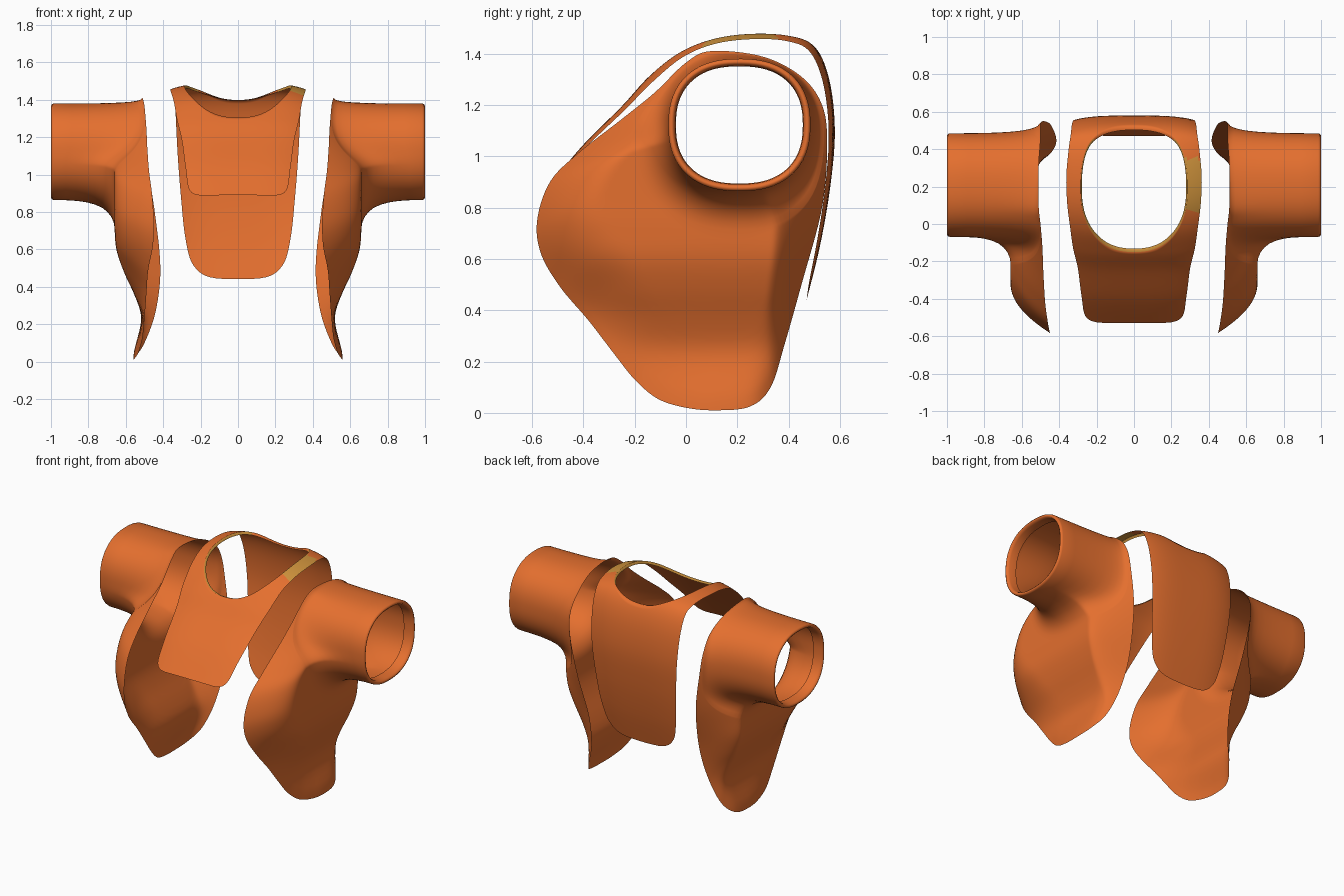
import bpy, math
from mathutils import Vector

if "Cube" in bpy.data.objects:
    bpy.data.objects.remove(bpy.data.objects["Cube"], do_unlink=True)


def material(name, rgb):
    m = bpy.data.materials.new(name)
    m.use_nodes = True
    m.diffuse_color = (*rgb, 1)
    m.node_tree.nodes["Principled BSDF"].inputs["Base Color"].default_value = (*rgb, 1)
    return m


ORANGE = material("orange cloth", (0.78, 0.16, 0.028))
GOLD = material("gold trim", (0.62, 0.29, 0.045))


def spline(pts, t, closed=False):
    """Point on a smooth curve through pts; t counts control points."""
    n = len(pts)
    if not closed:
        t = min(max(t, 0), n - 1.0001)
    i = math.floor(t)
    f = t - i
    a, b, c, d = [Vector(pts[(i + k) % n if closed else min(max(i + k, 0), n - 1)])
                  for k in (-1, 0, 1, 2)]
    return 0.5 * (2 * b + (c - a) * f + (2 * a - 5 * b + 4 * c - d) * f * f
                  + (3 * b - a - 3 * c + d) * f ** 3)


def loft(name, loops, flip=False, gold_rule=None):
    """Skin a row of closed loops with quads."""
    n = len(loops[0])
    verts = [p for loop in loops for p in loop]
    faces = []
    for r in range(len(loops) - 1):
        for i in range(n):
            j = (i + 1) % n
            q = (r * n + i, r * n + j, (r + 1) * n + j, (r + 1) * n + i)
            faces.append(q[::-1] if flip else q)
    mesh = bpy.data.meshes.new(name)
    mesh.from_pydata(verts, [], faces)
    mesh.materials.append(ORANGE)
    mesh.materials.append(GOLD)
    ob = bpy.data.objects.new(name, mesh)
    bpy.context.collection.objects.link(ob)
    for k, p in enumerate(mesh.polygons):
        p.use_smooth = True
        if gold_rule and gold_rule(k // n, p.center):
            p.material_index = 1


def oval(a, ry, rz, power):
    """Radius of a squarish oval at angle a."""
    return (abs(math.cos(a) / ry) ** power + abs(math.sin(a) / rz) ** power) ** (-1 / power)


# Side panels: free edge of the cloth (x, y, z), swept up into a sleeve
EDGE = [(.51, .1, 1.41), (.51, .3, 1.388), (.5, .45, 1.31), (.5, .53, 1.2),
        (.485, .55, 1.05), (.445, .53, .8), (.415, .45, .5), (.44, .385, .27),
        (.5, .33, .1), (.55, .25, .025), (.56, .12, .01), (.55, 0, .02),
        (.53, -.11, .055), (.51, -.2, .13), (.5, -.28, .23), (.49, -.38, .36),
        (.48, -.49, .49), (.455, -.565, .62), (.45, -.58, .75), (.46, -.53, .9),
        (.475, -.42, 1.012), (.485, -.25, 1.145), (.49, -.12, 1.25), (.5, 0, 1.365)]
# Crest of the panel's bulge from hem to chest: x every 0.12 of height
CREST = [Vector((x, 0)).to_3d() for x in (.56, .525, .515, .555, .61, .65, .66, .66)]
# Fillet between panel and sleeve (distance fraction, rise fraction)
FILLET = [(.8, .015), (.6, .055), (.42, .12), (.28, .2), (.16, .32), (.08, .46), (.03, .62), (.005, .8)]
CY, CZ, COUNT, ROWS, END = .208, 1.122, 160, 18, .985


def spoke(edge):
    dy, dz = edge.y - CY, edge.z - CZ
    a = math.atan2(dz, dy)
    ring = oval(a, .277, .258, 2.35)
    gap = math.hypot(dy, dz) - ring
    width = .15 * math.tanh(gap * .85 / .15)
    pts = []
    # bulging panel
    for k in range(ROWS + 1):
        far = gap + (width - gap) * k / ROWS
        z = CZ + (ring + far) * math.sin(a)
        rise = 1 - max(0, 1 - (gap - far) / .3) ** 2
        pts.append((edge.x + (spline(CREST, z / .12).x - edge.x) * rise, ring + far))
    # fillet and sleeve
    base = pts[-1][0]
    pts += [(base + (END - base) * rise, ring + width * f) for f, rise in FILLET]
    # rolled cuff
    pts += [(END, ring), (.994, ring - .003), (1, ring - .012),
            (.995, ring - .021), (.98, ring - .027), (.93, ring - .03)]
    return [(x, CY + r * math.cos(a), CZ + r * math.sin(a)) for x, r in pts]


spokes = [spoke(spline(EDGE, i * len(EDGE) / COUNT, True)) for i in range(COUNT)]
for side, sign in (("left", 1), ("right", -1)):
    rows = [[(sign * x, y, z) for x, y, z in row] for row in zip(*spokes)]
    loft(side + "_sleeve_panel", rows, flip=sign > 0)

# Yoke: a cloth strip bent over the shoulders from chest to back
PROFILE = [(-.53, .89), (-.4, 1.045), (-.25, 1.195), (-.15, 1.305), (-.03, 1.41),
           (.1, 1.47), (.25, 1.492), (.4, 1.48), (.5, 1.43), (.558, 1.3),
           (.58, 1.1), (.562, .88), (.522, .65), (.47, .44)]
# Half outline of the strip (position along the profile, x)
HALF = [(0, .1), (.02, .2), (.3, .26), (1, .28), (2, .3), (3, .325), (4, .342),
        (5, .357), (6, .362), (7, .35), (8, .338), (9, .332), (10, .322),
        (11, .305), (12, .28), (12.6, .235), (12.95, .12)]
OUTLINE = [Vector((t, x, 0)) for t, x in HALF] + [Vector((t, -x, 0)) for t, x in HALF[::-1]]
NECK, NECK_T, NECK_X = 5.65, 2.65, .285
LINE = [Vector((0, y, z)) for y, z in PROFILE]


def on_yoke(t, x, sink=0):
    """Place a flat strip point on the bent cloth, sides drooping inward."""
    p = spline(LINE, t)
    d = (spline(LINE, min(t + .05, 12.99)) - spline(LINE, max(t - .05, 0))).normalized()
    normal = Vector((0, -d.z, d.y))
    p = p - normal * (.026 * abs(x / .33) ** 3.5 + sink)
    return (x, p.y, p.z)


yoke_spokes = []
for i in range(len(OUTLINE) * 5):
    o = spline(OUTLINE, i / 5, True)
    a = math.atan2(o.y / NECK_X, (o.x - NECK) / NECK_T)
    r = oval(a, 1, 1, 2.25)
    inner = Vector((NECK + NECK_T * r * math.cos(a), NECK_X * r * math.sin(a), 0))
    column = [inner.lerp(o, k / 28) for k in range(29)]
    # turned-under lip at the neck
    lip = Vector((NECK, 0, 0)).lerp(inner, .98)
    yoke_spokes.append([on_yoke(lip.x, lip.y, .018)] + [on_yoke(q.x, q.y) for q in column])


def trim(row, c):
    shoulder = c.x > .25 and .07 < c.y < .35 and c.z > 1.3
    return shoulder or (row == 0 and c.y < .45)


loft("neck_yoke", [list(r) for r in zip(*yoke_spokes)], gold_rule=trim)
